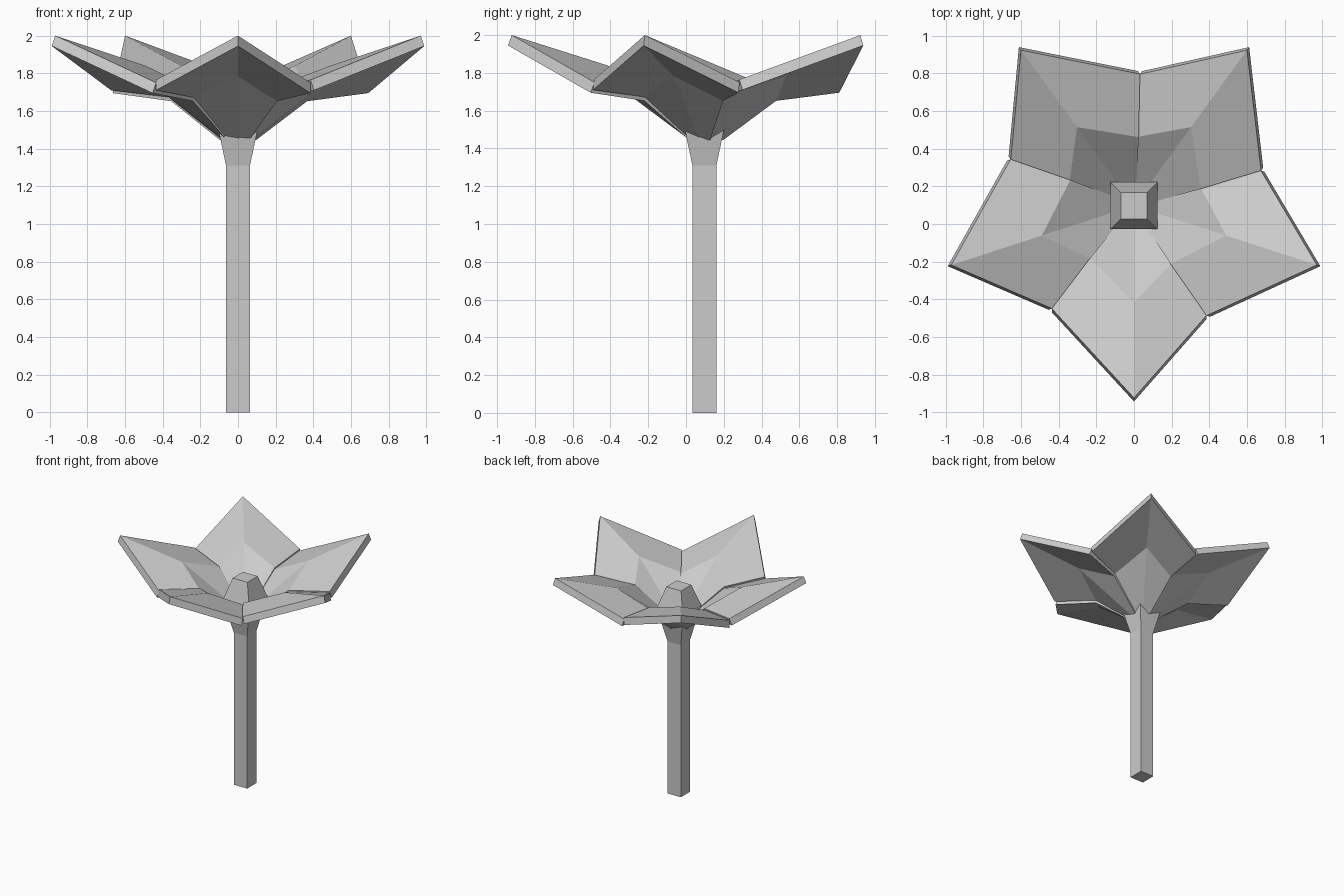
import bpy, bmesh
from math import sin, cos, radians
from mathutils import Matrix, Vector

cube = bpy.data.objects.get("Cube")
if cube:
    bpy.data.objects.remove(cube, do_unlink=True)

CENTRE = Vector((0, 0.0975, 0))

grey = bpy.data.materials.new("plain grey")
grey.use_nodes = True
colour = (0.6, 0.6, 0.6, 1)
grey.diffuse_color = colour
grey.node_tree.nodes["Principled BSDF"].inputs["Base Color"].default_value = colour


def finish(bm, name):
    bmesh.ops.recalc_face_normals(bm, faces=bm.faces)
    mesh = bpy.data.meshes.new(name)
    bm.to_mesh(mesh)
    bm.free()
    mesh.materials.append(grey)
    obj = bpy.data.objects.new(name, mesh)
    bpy.context.collection.objects.link(obj)
    return obj


# Square stem flaring into the tapered flower centre
def make_stem():
    bm = bmesh.new()
    rings = []
    for half, z in ((0.0635, 0), (0.0635, 1.31), (0.125, 1.6), (0.07, 1.78)):
        rings.append([bm.verts.new(CENTRE + Vector((sx * half, sy * half, z)))
                      for sx, sy in ((-1, -1), (1, -1), (1, 1), (-1, 1))])
    bm.faces.new(rings[0])
    bm.faces.new(rings[-1])
    for low, high in zip(rings, rings[1:]):
        for i in range(4):
            j = (i + 1) % 4
            bm.faces.new((low[i], low[j], high[j], high[i]))
    finish(bm, "stem")


# Underside points of one petal: angle off the petal axis, radius, height
PETAL = {
    "base_l": (-36, 0.10, 1.455), "base_c": (0, 0.085, 1.45), "base_r": (36, 0.10, 1.445),
    "mid_l": (-38, 0.38, 1.672), "mid_c": (0, 0.535, 1.785), "mid_r": (33, 0.38, 1.652),
    "side_l": (-37.6, 0.715, 1.71), "tip": (0, 1.04, 1.945), "side_r": (32.6, 0.715, 1.695),
}
FACES = (("base_l", "base_c", "mid_c", "mid_l"), ("base_c", "base_r", "mid_r", "mid_c"),
         ("mid_l", "mid_c", "tip", "side_l"), ("mid_c", "mid_r", "side_r", "tip"))
RIM = ("base_l", "base_c", "base_r", "mid_r", "side_r", "tip", "side_l", "mid_l")


# Thick petal, creased along its axis and across its middle
def make_petal(index):
    bm = bmesh.new()
    lower, upper = {}, {}
    for key, (angle, r, z) in PETAL.items():
        a = radians(angle)
        p = Vector((r * sin(a), -r * cos(a), z))
        lower[key] = bm.verts.new(p)
        upper[key] = bm.verts.new(p + Vector((0, 0.02, 0.055)))
    for keys in FACES:
        bm.faces.new([lower[k] for k in keys])
        bm.faces.new([upper[k] for k in reversed(keys)])
    for a, b in zip(RIM, RIM[1:] + RIM[:1]):
        bm.faces.new((lower[a], lower[b], upper[b], upper[a]))
    turn = Matrix.Translation(CENTRE) @ Matrix.Rotation(radians(72 * index), 4, 'Z')
    bmesh.ops.transform(bm, matrix=turn, verts=bm.verts)
    finish(bm, f"petal_{index + 1}")


make_stem()
for i in range(5):
    make_petal(i)
